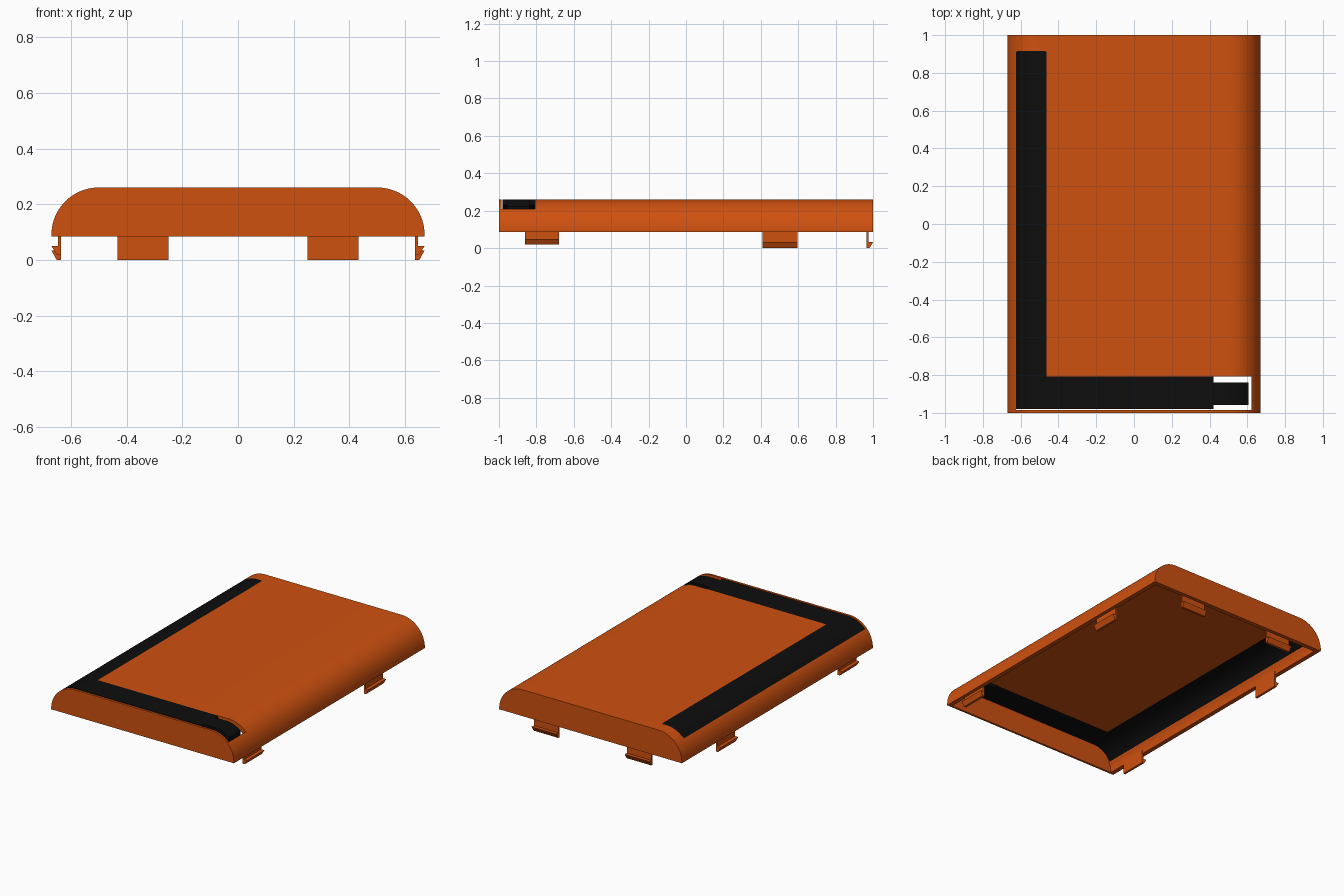
import bpy, bmesh, math
from mathutils import Vector

if "Cube" in bpy.data.objects:
    bpy.data.objects.remove(bpy.data.objects["Cube"])


def material(name, rgb):
    m = bpy.data.materials.new(name)
    m.diffuse_color = (*rgb, 1)
    m.use_nodes = True
    m.node_tree.nodes["Principled BSDF"].inputs["Base Color"].default_value = m.diffuse_color
    return m


ORANGE = material("burnt_orange", (0.62, 0.082, 0.005))
BLACK = material("matt_black", (0.004, 0.004, 0.004))


def prism(name, points, place, a, b, mat):
    """Extrude a 2D outline from a to b; place(u, v, w) gives the 3D position."""
    bm = bmesh.new()
    rings = [[bm.verts.new(place(u, v, w)) for u, v in points] for w in (a, b)]
    n = len(points)
    bm.faces.new(rings[0])
    bm.faces.new(rings[1])
    for i in range(n):
        j = (i + 1) % n
        bm.faces.new((rings[0][i], rings[0][j], rings[1][j], rings[1][i]))
    bmesh.ops.recalc_face_normals(bm, faces=bm.faces)
    me = bpy.data.meshes.new(name)
    bm.to_mesh(me)
    bm.free()
    me.materials.append(mat)
    ob = bpy.data.objects.new(name, me)
    bpy.context.collection.objects.link(ob)
    return ob


def along_y(u, v, w):
    return Vector((u, w, v))


def along_z(u, v, w):
    return Vector((u, v, w))


def boolean(ob, cutter, operation):
    """Apply a boolean and discard the cutter."""
    mod = ob.modifiers.new("cut", 'BOOLEAN')
    mod.operation = operation
    mod.solver = 'EXACT'
    mod.object = cutter
    bpy.context.view_layer.update()
    dg = bpy.context.evaluated_depsgraph_get()
    me = bpy.data.meshes.new_from_object(ob.evaluated_get(dg))
    ob.modifiers.clear()
    ob.data = me
    bpy.data.objects.remove(cutter)


def arch(half, bottom, radius, steps=20):
    """Cross-section with a flat top and quarter-round shoulders."""
    cx, cz = 0.5, 0.09
    right = [(cx + (half - cx) * math.cos(t), cz + radius * math.sin(t))
             for t in (math.pi / 2 * i / steps for i in range(steps + 1))]
    left = [(-x, z) for x, z in reversed(right)]
    return [(half, bottom)] + right + left + [(-half, bottom)]


def hollow_shell(name, mat):
    ob = prism(name, arch(0.67, 0.085, 0.17), along_y, -1, 1, mat)
    inner = prism("inner_cutter", arch(0.64, 0.0, 0.14), along_y, -0.986, 0.97, mat)
    boolean(ob, inner, 'DIFFERENCE')
    return ob


# Curved cover with an L-shaped slot
slot = [(-0.625, -0.986), (0.622, -0.986), (0.622, -0.808), (-0.463, -0.808),
        (-0.463, 0.91), (-0.47, 0.917), (-0.618, 0.917), (-0.625, 0.91)]
cover = hollow_shell("cover", ORANGE)
boolean(cover, prism("slot_cutter", slot, along_z, 0.10, 0.4, ORANGE), 'DIFFERENCE')

# Black insert filling the slot, with a narrow tongue at its end
strip = [(-0.625, -0.98), (0.42, -0.98), (0.42, -0.958), (0.605, -0.958),
         (0.605, -0.838), (0.42, -0.838), (0.42, -0.808)] + slot[3:]
insert = hollow_shell("slot_insert", BLACK)
boolean(insert, prism("strip_cutter", strip, along_z, 0.10, 0.4, BLACK), 'INTERSECT')


# Snap clips: a thin neck with an outward barb; u is the distance from the wall
def barb(low, high):
    return [(0.034, 0.11), (0.034, low), (0.019, low), (0.0, high),
            (0.023, high), (0.023, 0.11)]


clips = []
for side, label in ((1, "right"), (-1, "left")):
    for y0, y1, low, high, pos in ((-0.86, -0.68, 0.02, 0.05, "front"),
                                   (0.41, 0.595, 0.0, 0.034, "rear")):
        clips.append(prism(f"{label}_{pos}_clip", barb(low, high),
                           lambda u, v, w, s=side: Vector((s * (0.67 - u), w, v)),
                           y0, y1, ORANGE))
    clips.append(prism(f"end_{label}_clip", barb(0.0, 0.032),
                       lambda u, v, w, s=side: Vector((s * w, 1 - u, v)),
                       0.25, 0.432, ORANGE))

# Smooth the rounded shoulders, keep edges crisp
for ob in (cover, insert):
    bpy.ops.object.select_all(action='DESELECT')
    ob.select_set(True)
    bpy.context.view_layer.objects.active = ob
    bpy.ops.object.shade_smooth_by_angle(angle=math.radians(30))
